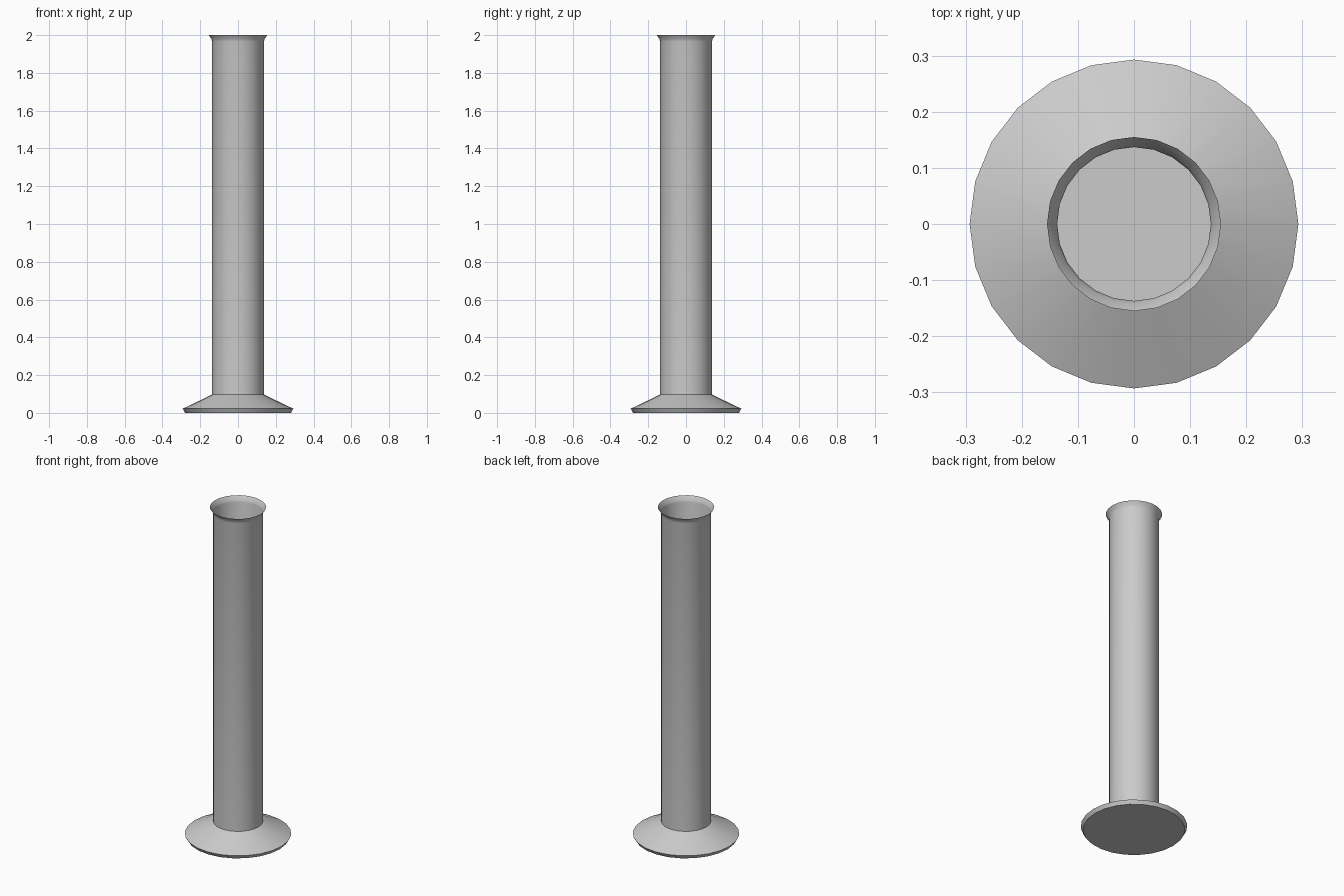
import bpy, bmesh, math

SIDES = 24

cube = bpy.data.objects.get("Cube")
if cube:
    bpy.data.objects.remove(cube, do_unlink=True)

grey = bpy.data.materials.new("plain grey")
grey.use_nodes = True
colour = (0.6, 0.6, 0.6, 1)
grey.diffuse_color = colour
grey.node_tree.nodes["Principled BSDF"].inputs["Base Color"].default_value = colour


def lathe(name, profile, cap_bottom=False):
    """Turn a (radius, height) profile, listed bottom to top, about the z axis."""
    bm = bmesh.new()
    rings = []
    for r, z in profile:
        rings.append([bm.verts.new((r * math.cos(a), r * math.sin(a), z))
                      for a in (math.tau * i / SIDES for i in range(SIDES))])
    for low, high in zip(rings, rings[1:]):
        for i in range(SIDES):
            j = (i + 1) % SIDES
            bm.faces.new((low[i], low[j], high[j], high[i]))
    if cap_bottom:
        bm.faces.new(rings[0][::-1])
    mesh = bpy.data.meshes.new(name)
    bm.to_mesh(mesh)
    bm.free()
    mesh.materials.append(grey)
    obj = bpy.data.objects.new(name, mesh)
    bpy.context.collection.objects.link(obj)
    bpy.ops.object.select_all(action='DESELECT')
    obj.select_set(True)
    bpy.context.view_layer.objects.active = obj
    bpy.ops.object.shade_smooth_by_angle(angle=math.radians(35))
    return obj


# Conical foot with a bevelled lower edge and closed underside
lathe("foot", [(0.28, 0), (0.293, 0.022), (0.137, 0.097)], cap_bottom=True)

# Hollow thin-walled tube with a flared open lip
lathe("tube", [(0.137, 0.097), (0.137, 1.965), (0.141, 1.98), (0.155, 2.0)])
